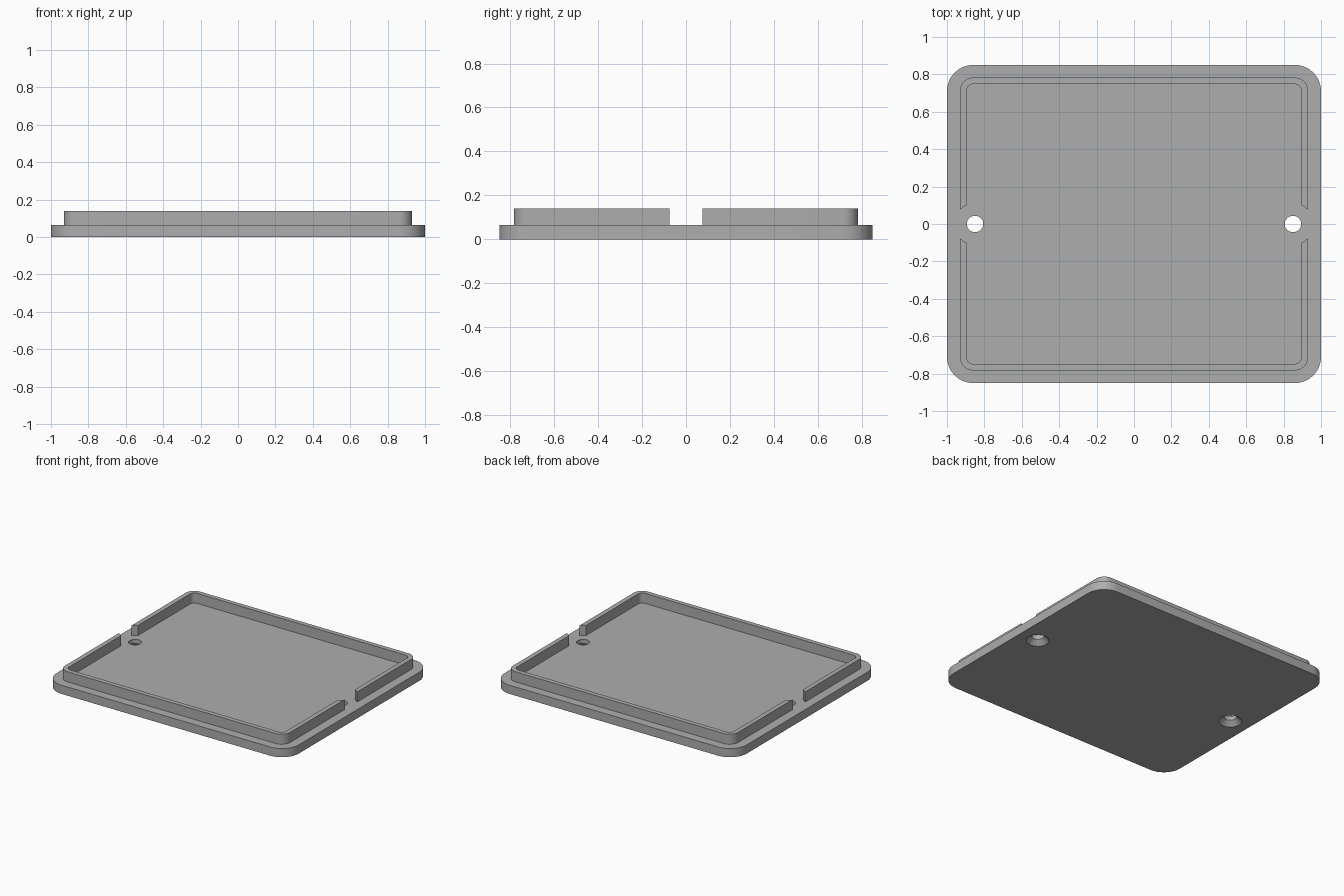
import bpy, bmesh
from math import sin, cos, pi, radians

if "Cube" in bpy.data.objects:
    bpy.data.objects.remove(bpy.data.objects["Cube"])

PLATE_TOP, LIP_TOP, SINK = 0.065, 0.14, 0.005
HOLE_X, HOLE_R, SINK_R, NOTCH_R = 0.85, 0.044, 0.078, 0.11

grey = bpy.data.materials.new("light grey plastic")
grey.use_nodes = True
colour = (0.42, 0.42, 0.42, 1)
grey.diffuse_color = colour
grey.node_tree.nodes["Principled BSDF"].inputs["Base Color"].default_value = colour


def make_object(name, bm):
    bmesh.ops.recalc_face_normals(bm, faces=bm.faces)
    mesh = bpy.data.meshes.new(name)
    bm.to_mesh(mesh)
    bm.free()
    mesh.materials.append(grey)
    obj = bpy.data.objects.new(name, mesh)
    bpy.context.collection.objects.link(obj)
    return obj


def rounded_rect(hx, hy, r, steps=12):
    """Outline of a rectangle with rounded corners."""
    points = []
    for i, (sx, sy) in enumerate([(1, 1), (-1, 1), (-1, -1), (1, -1)]):
        for k in range(steps + 1):
            a = (i + k / steps) * pi / 2
            points.append((sx * (hx - r) + r * cos(a), sy * (hy - r) + r * sin(a)))
    return points


def circle(x, r, n=48):
    return [(x + r * cos(2 * pi * k / n), r * sin(2 * pi * k / n)) for k in range(n)]


def loft(bm, sections, closed=False):
    """Skin a stack of (outline, z) sections; closed joins last to first."""
    rings = [[bm.verts.new((x, y, z)) for x, y in pts] for pts, z in sections]
    pairs = list(zip(rings, rings[1:]))
    if closed:
        pairs.append((rings[-1], rings[0]))
    else:
        bm.faces.new(rings[0])
        bm.faces.new(rings[-1])
    for a, b in pairs:
        for k in range(len(a)):
            j = (k + 1) % len(a)
            bm.faces.new((a[k], a[j], b[j], b[k]))


def cut(obj, profile):
    """Cut the same turned (radius, z) profile at both screw positions."""
    for x in (-HOLE_X, HOLE_X):
        bm = bmesh.new()
        loft(bm, [(circle(x, r), z) for r, z in profile])
        cutter = make_object("cutter", bm)
        cutter.hide_render = True
        mod = obj.modifiers.new("cut", "BOOLEAN")
        mod.operation, mod.solver, mod.object = "DIFFERENCE", "EXACT", cutter
        bpy.context.view_layer.objects.active = obj
        bpy.ops.object.modifier_apply(modifier=mod.name)
        bpy.data.objects.remove(cutter)


def smooth(obj):
    bpy.ops.object.select_all(action="DESELECT")
    obj.select_set(True)
    bpy.context.view_layer.objects.active = obj
    bpy.ops.object.shade_smooth_by_angle(angle=radians(25))


# Base plate with two countersunk screw holes
bm = bmesh.new()
outline = rounded_rect(1.0, 0.85, 0.14)
loft(bm, [(outline, 0), (outline, PLATE_TOP)])
plate = make_object("base_plate", bm)
flare = SINK_R - HOLE_R
cut(plate, [(SINK_R + flare, -flare), (HOLE_R, flare), (HOLE_R, PLATE_TOP + 0.1)])
smooth(plate)

# Raised lip, notched around each screw hole
bm = bmesh.new()
outer, inner = rounded_rect(0.93, 0.783, 0.07), rounded_rect(0.895, 0.748, 0.035)
low = PLATE_TOP - SINK
loft(bm, [(outer, low), (outer, LIP_TOP), (inner, LIP_TOP), (inner, low)], closed=True)
lip = make_object("raised_lip", bm)
cut(lip, [(NOTCH_R, 0), (NOTCH_R, LIP_TOP + 0.1)])
smooth(lip)
